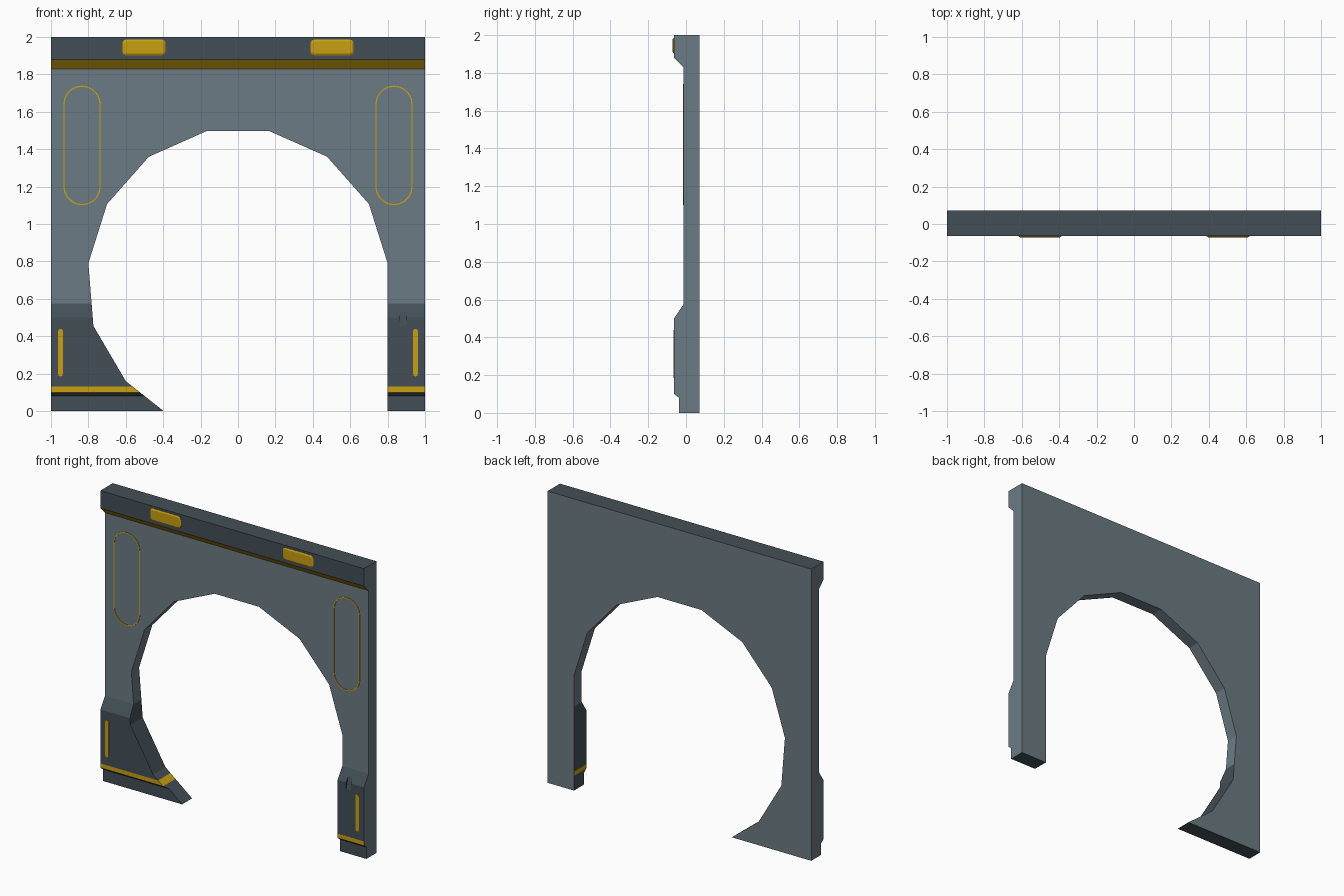
import bpy, bmesh, math
from mathutils import Vector

if "Cube" in bpy.data.objects:
    bpy.data.objects.remove(bpy.data.objects["Cube"])


def material(name, color):
    m = bpy.data.materials.new(name)
    m.diffuse_color = (*color, 1)
    m.use_nodes = True
    m.node_tree.nodes["Principled BSDF"].inputs["Base Color"].default_value = m.diffuse_color
    return m


WALL = material("slate_grey", (0.147, 0.198, 0.227))
DARK = material("dark_slate", (0.056, 0.078, 0.093))
GOLD = material("gold", (0.578, 0.352, 0.006))

BACK, TRIM, FACE = 0.071, -0.063, -0.013


def prism(name, pts, axis, lo, hi, mat=None):
    """Extrude a closed outline along x (points are y,z) or y (points are x,z)."""
    bm = bmesh.new()
    place = (lambda p, t: (t, p[0], p[1])) if axis == 'x' else (lambda p, t: (p[0], t, p[1]))
    a = [bm.verts.new(place(p, lo)) for p in pts]
    b = [bm.verts.new(place(p, hi)) for p in pts]
    bm.faces.new(a)
    bm.faces.new(b)
    for i in range(len(pts)):
        j = (i + 1) % len(pts)
        bm.faces.new((a[i], a[j], b[j], b[i]))
    bmesh.ops.recalc_face_normals(bm, faces=bm.faces)
    return finish(name, bm, [mat] if mat else [])


def finish(name, bm, mats):
    me = bpy.data.meshes.new(name)
    bm.to_mesh(me)
    bm.free()
    for m in mats:
        me.materials.append(m)
    ob = bpy.data.objects.new(name, me)
    bpy.context.collection.objects.link(ob)
    return ob


def rounded(cx, cz, w, h, r, n):
    """Rounded rectangle outline with n segments per corner."""
    pts = []
    for k, (sx, sz) in enumerate(((1, 1), (-1, 1), (-1, -1), (1, -1))):
        for i in range(n + 1):
            t = math.pi / 2 * (k + i / n)
            pts.append((cx + sx * (w / 2 - r) + r * math.cos(t),
                        cz + sz * (h / 2 - r) + r * math.sin(t)))
    return pts


# Wall body: side profile with base plinth and top beam
profile = [(BACK, 0), (-0.037, 0), (-0.037, 0.08), (TRIM, 0.10), (TRIM, 0.50),
           (FACE, 0.575), (FACE, 1.83), (TRIM, 1.88), (TRIM, 2), (BACK, 2)]
wall = prism("arch_wall", profile, 'x', -1, 1)

# Arch opening, with one curled foot and one straight leg
half = [(0.80, 0.79), (0.70, 1.107), (0.476, 1.36), (0.167, 1.497)]
opening = ([(0.80, -0.1)] + half + [(-x, z) for x, z in reversed(half)]
           + [(-0.773, 0.455), (-0.60, 0.16), (-0.398, 0), (-0.27, -0.1)])
cutters = [prism("arch_cutter", opening, 'y', -0.3, 0.3),
           prism("notch_cutter", [(-0.0697, 0.43), (-0.0363, 0.555), (-0.12, 0.5)],
                 'x', 0.865, 0.90)]
for c in cutters:
    c.hide_render = True
    mod = wall.modifiers.new(c.name, 'BOOLEAN')
    mod.operation = 'DIFFERENCE'
    mod.solver = 'EXACT'
    mod.object = c
bpy.context.view_layer.update()
cut = bpy.data.meshes.new_from_object(
    wall.evaluated_get(bpy.context.evaluated_depsgraph_get()))
wall.modifiers.clear()
for c in cutters:
    bpy.data.objects.remove(c)

# Split at the colour borders, then colour by height and direction
bm = bmesh.new()
bm.from_mesh(cut)
bmesh.ops.triangulate(bm, faces=bm.faces[:])
for z in (0.10, 0.13, 0.575):
    bmesh.ops.bisect_plane(bm, geom=bm.verts[:] + bm.edges[:] + bm.faces[:],
                           dist=1e-5, plane_co=(0, 0, z), plane_no=(0, 0, 1))
bm.normal_update()
for f in bm.faces:
    c, n = f.calc_center_median(), f.normal
    f.smooth = False
    if n.y > 0.9 or abs(c.x) > 0.999:
        f.material_index = 0
    elif 0.10 < c.z < 0.13 or (1.83 < c.z < 1.88 and n.y < -0.1):
        f.material_index = 2
    elif c.z < 0.575 or c.z > 1.88:
        f.material_index = 1
    else:
        f.material_index = 0
bm.to_mesh(wall.data)
bm.free()
for m in (WALL, DARK, GOLD):
    wall.data.materials.append(m)


def outline_ring(name, cx):
    """Thin stadium-shaped gold outline standing just proud of the wall."""
    outer = rounded(cx, 1.42, 0.20, 0.64, 0.099, 5)
    inner = rounded(cx, 1.42, 0.186, 0.626, 0.092, 5)
    bm = bmesh.new()
    rows = [[bm.verts.new((x, y, z)) for x, z in pts] for pts, y in
            ((outer, FACE + 0.002), (outer, FACE - 0.003),
             (inner, FACE - 0.003), (inner, FACE + 0.002))]
    n = len(outer)
    for k in range(4):
        a, b = rows[k], rows[(k + 1) % 4]
        for i in range(n):
            j = (i + 1) % n
            bm.faces.new((a[i], a[j], b[j], b[i]))
    bmesh.ops.recalc_face_normals(bm, faces=bm.faces)
    finish(name, bm, [GOLD])


def beam_plate(name, cx):
    """Gold plate with a bevelled rim on the top beam."""
    bm = bmesh.new()
    rows = [[bm.verts.new((x, y, z)) for x, z in rounded(cx, 1.944, w, h, r, 2)]
            for w, h, r, y in ((0.23, 0.084, 0.018, TRIM + 0.002),
                               (0.23, 0.084, 0.018, TRIM - 0.003),
                               (0.212, 0.066, 0.012, -BACK))]
    n = len(rows[0])
    for a, b in zip(rows, rows[1:]):
        for i in range(n):
            j = (i + 1) % n
            bm.faces.new((a[i], a[j], b[j], b[i]))
    bm.faces.new(rows[0])
    bm.faces.new(rows[-1])
    bmesh.ops.recalc_face_normals(bm, faces=bm.faces)
    finish(name, bm, [GOLD])


# Mirrored gold details
for side, s in (("left", -1), ("right", 1)):
    outline_ring(f"{side}_panel_outline", s * 0.834)
    beam_plate(f"{side}_beam_plate", s * 0.503)
    prism(f"{side}_base_stripe", rounded(s * 0.949, 0.312, 0.026, 0.254, 0.012, 2),
          'y', TRIM - 0.002, TRIM + 0.002, GOLD)
